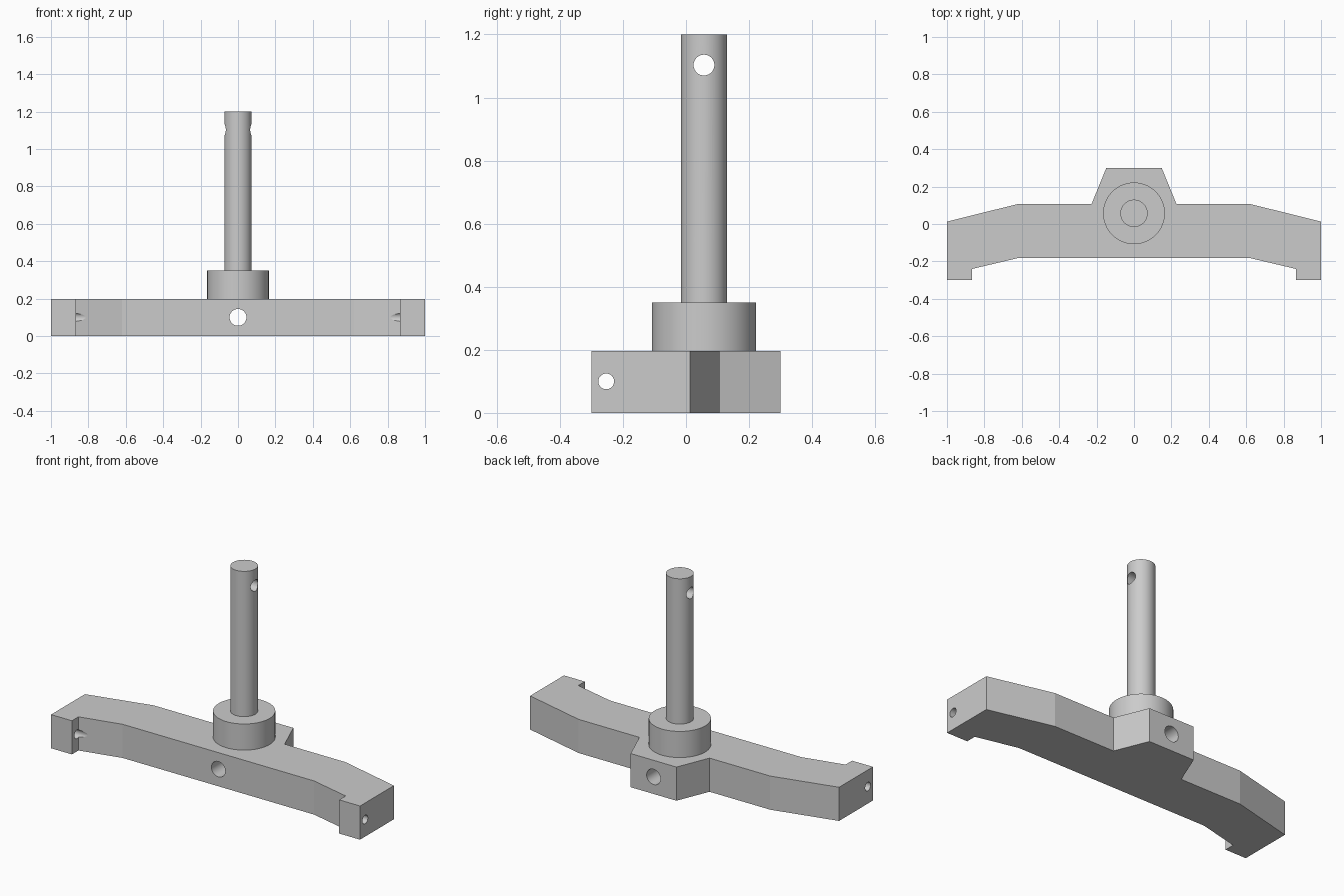
import bpy, bmesh
from math import pi

if "Cube" in bpy.data.objects:
    bpy.data.objects.remove(bpy.data.objects["Cube"])

BAR_TOP, COLLAR_TOP, SHAFT_TOP = 0.197, 0.35, 1.2
POST_Y = 0.057

grey = bpy.data.materials.new("plain grey")
grey.use_nodes = True
colour = (0.6, 0.6, 0.6, 1)
grey.diffuse_color = colour
grey.node_tree.nodes["Principled BSDF"].inputs["Base Color"].default_value = colour


def extrude_outline(name, points, height):
    """Solid prism standing on z = 0 from a flat outline."""
    bm = bmesh.new()
    face = bm.faces.new([bm.verts.new((x, y, 0)) for x, y in points])
    top = bmesh.ops.extrude_face_region(bm, geom=[face])["geom"]
    verts = [v for v in top if isinstance(v, bmesh.types.BMVert)]
    bmesh.ops.translate(bm, verts=verts, vec=(0, 0, height))
    bmesh.ops.recalc_face_normals(bm, faces=bm.faces)
    mesh = bpy.data.meshes.new(name)
    bm.to_mesh(mesh)
    bm.free()
    obj = bpy.data.objects.new(name, mesh)
    bpy.context.collection.objects.link(obj)
    return obj


def cylinder(name, radius, depth, location, rotation=(0, 0, 0), sides=64):
    bpy.ops.mesh.primitive_cylinder_add(vertices=sides, radius=radius, depth=depth,
                                        location=location, rotation=rotation)
    obj = bpy.context.object
    obj.name = name
    return obj


def drill(target, radius, location, rotation):
    """Cut a round hole right through the target."""
    cutter = cylinder("hole_cutter", radius, 3, location, rotation, 32)
    cutter.hide_render = True
    mod = target.modifiers.new("hole", 'BOOLEAN')
    mod.operation, mod.solver, mod.object = 'DIFFERENCE', 'EXACT', cutter
    bpy.context.view_layer.objects.active = target
    bpy.ops.object.modifier_apply(modifier=mod.name)
    bpy.data.objects.remove(cutter)


ALONG_X, ALONG_Y = (0, pi / 2, 0), (pi / 2, 0, 0)

# Cross bar: half outline from back to front, mirrored to the other side
half = [(0.148, 0.3), (0.227, 0.107), (0.62, 0.107), (1, 0.013),
        (1, -0.3), (0.865, -0.3), (0.865, -0.24), (0.62, -0.182)]
outline = half + [(-x, y) for x, y in reversed(half)]
cross_bar = extrude_outline("cross_bar", outline, BAR_TOP)
drill(cross_bar, 0.045, (0, 0, 0.1), ALONG_Y)
drill(cross_bar, 0.025, (0, -0.253, 0.1), ALONG_X)

# Collar and upright shaft with a cross hole near its top
collar = cylinder("collar", 0.165, COLLAR_TOP - BAR_TOP,
                  (0, POST_Y, (COLLAR_TOP + BAR_TOP) / 2))
shaft = cylinder("shaft", 0.073, SHAFT_TOP - COLLAR_TOP,
                 (0, POST_Y, (SHAFT_TOP + COLLAR_TOP) / 2))
drill(shaft, 0.033, (0, POST_Y, 1.103), ALONG_X)

# Shared finish
for part in (cross_bar, collar, shaft):
    part.data.materials.clear()
    part.data.materials.append(grey)
    bpy.ops.object.select_all(action='DESELECT')
    part.select_set(True)
    bpy.context.view_layer.objects.active = part
    bpy.ops.object.shade_smooth_by_angle(angle=pi / 6 if part is not cross_bar else pi / 15)
